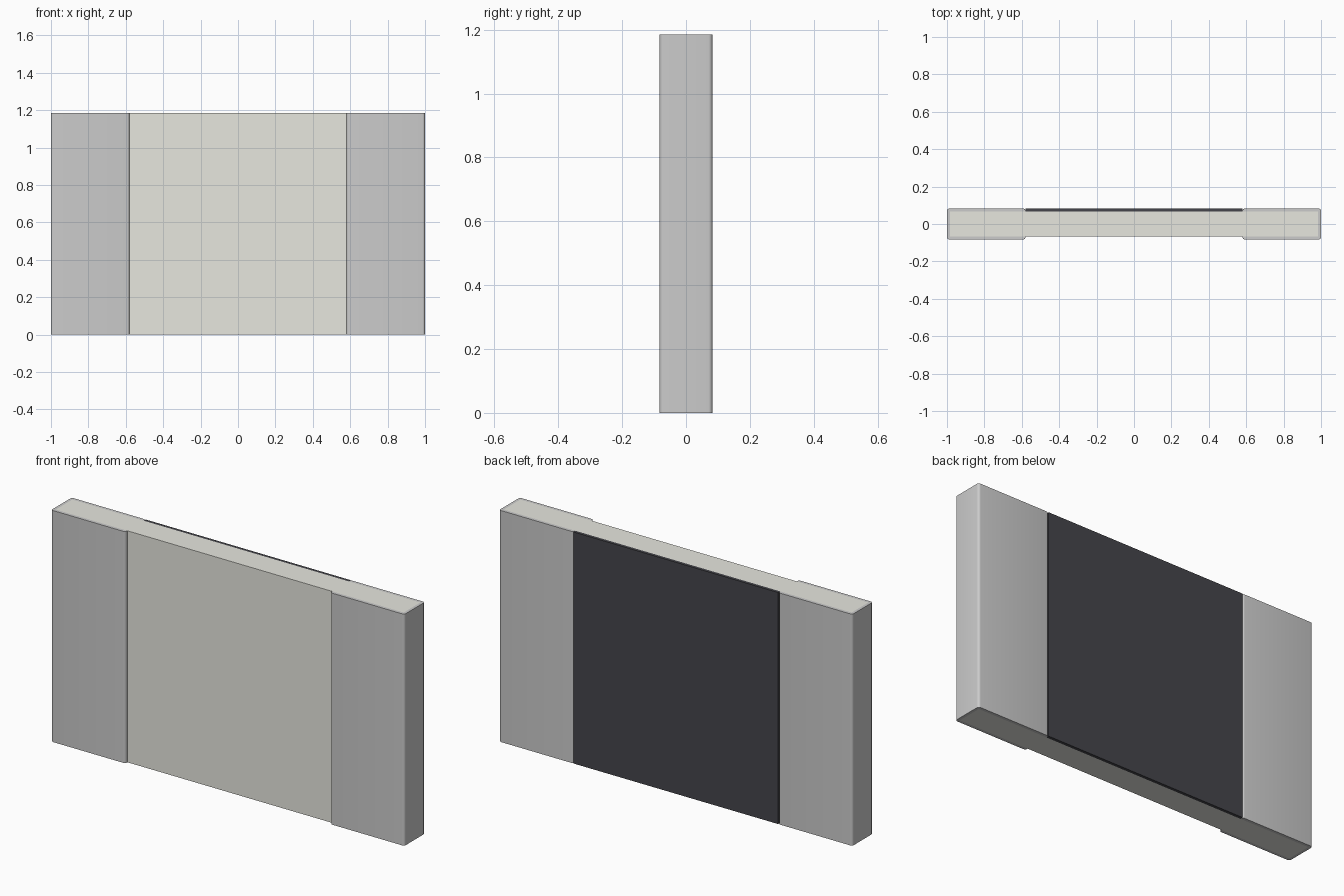
import bpy, bmesh, math

if "Cube" in bpy.data.objects:
    bpy.data.objects.remove(bpy.data.objects["Cube"])

H = 1.185     # height
T = 0.083     # half thickness over the end caps
B = 0.067     # half thickness of the core
X_IN = 0.58   # inner edge of the caps
X_CORE = 0.985
R = 0.013     # rounded corner radius


def material(name, rgb):
    m = bpy.data.materials.new(name)
    m.diffuse_color = (*rgb, 1)
    m.use_nodes = True
    m.node_tree.nodes["Principled BSDF"].inputs["Base Color"].default_value = m.diffuse_color
    return m


def arc(cx, cy, start, r=R, n=5):
    """Quarter turn, counter-clockwise from start degrees."""
    return [(cx + r * math.cos(math.radians(start + 90 * i / n)),
             cy + r * math.sin(math.radians(start + 90 * i / n))) for i in range(n + 1)]


def extrude(name, profile, mat):
    """Closed xy profile raised to the full height."""
    bm = bmesh.new()
    face = bm.faces.new([bm.verts.new((x, y, 0)) for x, y in profile])
    top = bmesh.ops.extrude_face_region(bm, geom=[face])["geom"]
    bmesh.ops.translate(bm, vec=(0, 0, H),
                        verts=[v for v in top if isinstance(v, bmesh.types.BMVert)])
    bmesh.ops.recalc_face_normals(bm, faces=bm.faces)
    mesh = bpy.data.meshes.new(name)
    bm.to_mesh(mesh)
    bm.free()
    mesh.materials.append(mat)
    ob = bpy.data.objects.new(name, mesh)
    bpy.context.collection.objects.link(ob)
    bpy.context.view_layer.objects.active = ob
    ob.select_set(True)
    bpy.ops.object.shade_smooth_by_angle(angle=math.radians(30))
    ob.select_set(False)
    return ob


ceramic = material("ceramic", (0.80, 0.80, 0.74))
metal = material("metal", (0.75, 0.75, 0.73))
dark = material("dark_film", (0.06, 0.06, 0.07))

# Core plate
extrude("core_plate", [(-X_CORE, -B), (X_CORE, -B), (X_CORE, B), (-X_CORE, B)], ceramic)

# C-shaped end caps wrapped around the core, mirrored
cap = (arc(X_IN + R, -T + R, 180) + arc(1 - R, -T + R, 270)
       + arc(1 - R, T - R, 0) + arc(X_IN + R, T - R, 90)
       + [(X_IN, B), (X_CORE, B), (X_CORE, -B), (X_IN, -B)])
caps = extrude("end_caps", cap, metal)
caps.modifiers.new("mirror", "MIRROR")

# Dark film on the back face
extrude("back_film", [(-X_IN, B), (X_IN, B), (X_IN, T), (-X_IN, T)], dark)
